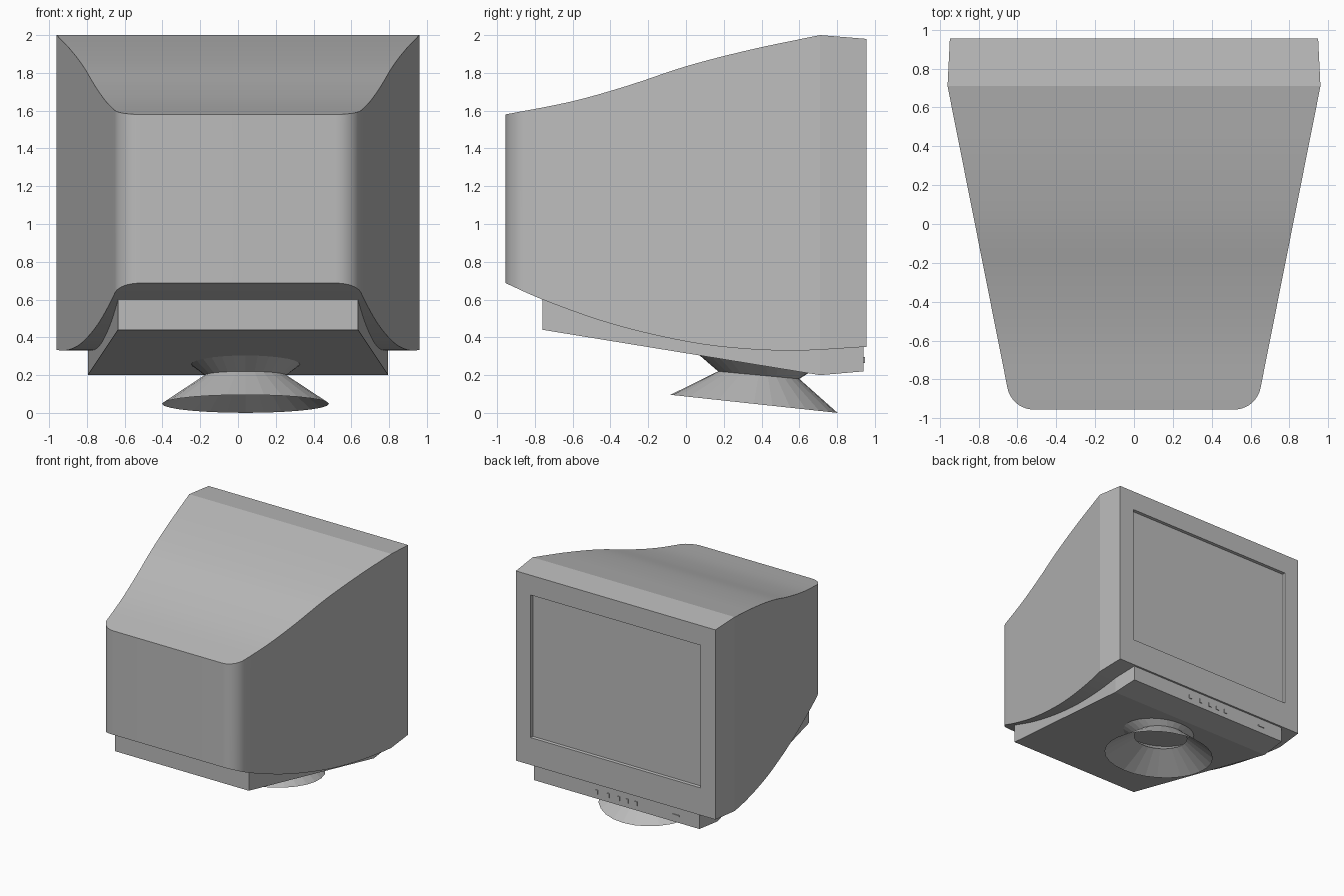
import bpy, bmesh, math

if "Cube" in bpy.data.objects:
    bpy.data.objects.remove(bpy.data.objects["Cube"])

# One plastic colour for the whole monitor
grey = bpy.data.materials.new("grey_plastic")
grey.diffuse_color = (0.5, 0.5, 0.5, 1)
grey.use_nodes = True
grey.node_tree.nodes["Principled BSDF"].inputs["Base Color"].default_value = grey.diffuse_color


def finish(name, bm, smooth=None, recalc=True):
    if recalc:
        bmesh.ops.recalc_face_normals(bm, faces=bm.faces[:])
    me = bpy.data.meshes.new(name)
    bm.to_mesh(me)
    bm.free()
    ob = bpy.data.objects.new(name, me)
    bpy.context.collection.objects.link(ob)
    me.materials.append(grey)
    if smooth:
        bpy.ops.object.select_all(action='DESELECT')
        ob.select_set(True)
        bpy.context.view_layer.objects.active = ob
        bpy.ops.object.shade_smooth_by_angle(angle=math.radians(smooth))
    return ob


def bridge(bm, rings):
    for a, b in zip(rings, rings[1:]):
        n = len(a)
        for i in range(n):
            j = (i + 1) % n
            bm.faces.new((a[i], a[j], b[j], b[i]))


def loft(name, stations, smooth=None):
    """Rectangular sections (y, half width, bottom z, top z) joined along y."""
    bm = bmesh.new()
    rings = [[bm.verts.new(p) for p in
              ((-w, y, zb), (w, y, zb), (w, y, zt), (-w, y, zt))]
             for y, w, zb, zt in stations]
    bridge(bm, rings)
    bm.faces.new(rings[0])
    bm.faces.new(rings[-1])
    return finish(name, bm, smooth)


def curve(points, y):
    """Smooth interpolation (cubic Hermite) of (y, z) points."""
    n = len(points)

    def slope(i):
        a, b = points[max(i - 1, 0)], points[min(i + 1, n - 1)]
        return (b[1] - a[1]) / (b[0] - a[0])
    for i in range(n - 1):
        (y0, z0), (y1, z1) = points[i], points[i + 1]
        if y <= y1 or i == n - 2:
            h = y1 - y0
            t = (y - y0) / h
            return ((2*t**3 - 3*t**2 + 1) * z0 + (t**3 - 2*t**2 + t) * h * slope(i)
                    + (3*t**2 - 2*t**3) * z1 + (t**3 - t**2) * h * slope(i + 1))


TOP = [(-0.955, 1.58), (-0.6, 1.65), (-0.3, 1.735), (0, 1.835), (0.35, 1.925), (0.71, 2.0)]
BOTTOM = [(-0.955, 0.687), (-0.76, 0.60), (-0.4, 0.473), (0, 0.378),
          (0.3, 0.34), (0.6, 0.33), (0.955, 0.35)]

# Casing: rounded rear corners, flared sides, front lip and recessed screen
outline = []
R = 0.137
for i in range(11):
    a = math.radians(79) * i / 10
    outline.append((-0.955 + R * (1 - math.cos(a)), 0.517 + R * math.sin(a)))
y0, w0 = outline[-1]
for i in range(1, 21):
    t = i / 20
    outline.append((y0 + (0.71 - y0) * t, w0 + (0.96 - w0) * t))
stations = [(y, w, curve(BOTTOM, y), curve(TOP, y)) for y, w in outline]
stations += [(0.955, 0.948, 0.35, 1.98),
             (0.955, 0.808, 0.585, 1.81),
             (0.93, 0.805, 0.588, 1.807)]
loft("casing", stations, smooth=10)

# Plinth under the casing, its top hidden just inside the casing
plinth = []
for y in (-0.76, -0.58, -0.4, -0.2, 0, 0.3, 0.71):
    t = (y + 0.76) / 1.47
    plinth.append((y, 0.635 + 0.16 * t, 0.44 - 0.24 * t, curve(BOTTOM, y) + 0.008))
plinth.append((0.94, 0.785, 0.22, 0.355))
loft("plinth", plinth)

# Control buttons and indicator on the plinth front
def plate(name, x, z, w, h):
    bm = bmesh.new()
    bmesh.ops.create_cube(bm, size=1)
    for v in bm.verts:
        v.co = (x + v.co.x * w, 0.94 + v.co.y * 0.014, z + v.co.z * h)
    finish(name, bm)


for i, x in enumerate((0.19, 0.08, -0.02, -0.10, -0.185)):
    plate(f"button_{i + 1}", x, 0.28, 0.026, 0.034)
plate("indicator", -0.565, 0.28, 0.06, 0.012)

# Tilted hollow swivel stand: flared foot, waist and upper collar
bm = bmesh.new()
N = 28
rings = []
for yc, zc, r, tilt in ((0.36, 0.048, 0.442, -0.108),
                        (0.385, 0.20, 0.215, -0.093),
                        (0.36, 0.259, 0.29, -0.163)):
    rings.append([bm.verts.new((0.04 + r * math.cos(2 * math.pi * k / N),
                                yc + r * math.sin(2 * math.pi * k / N),
                                zc + tilt * r * math.sin(2 * math.pi * k / N)))
                  for k in range(N)])
bridge(bm, rings)
finish("swivel_stand", bm, recalc=False)
